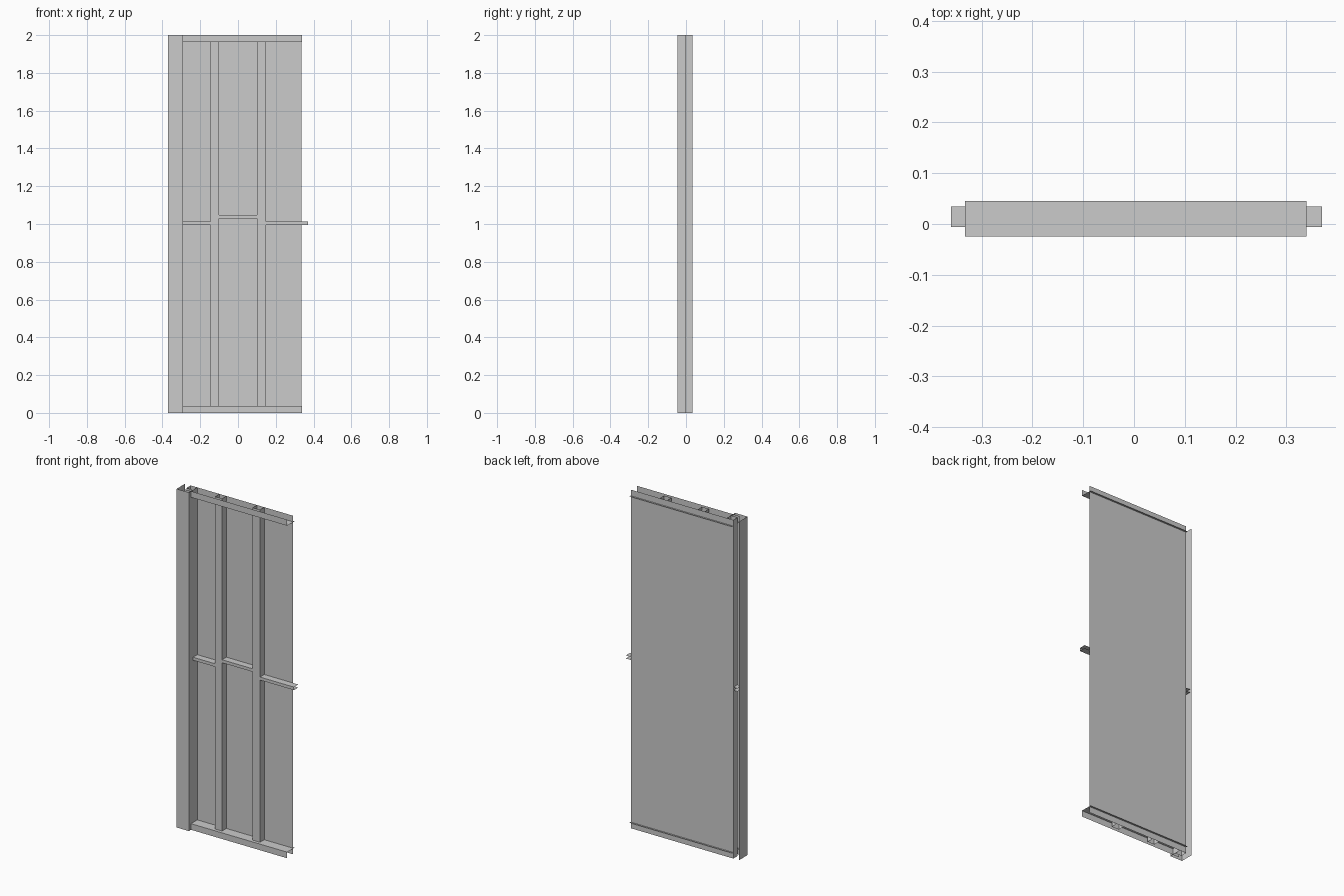
import bpy
from mathutils import Vector

if "Cube" in bpy.data.objects:
    bpy.data.objects.remove(bpy.data.objects["Cube"])


def sheet(name, profile, sweep):
    """Thin folded sheet: an open profile swept along a straight vector."""
    n = len(profile)
    pts = [Vector(p) for p in profile]
    verts = pts + [p + Vector(sweep) for p in pts]
    faces = [(i, i + 1, n + i + 1, n + i) for i in range(n - 1)]
    mesh = bpy.data.meshes.new(name)
    mesh.from_pydata(verts, [], faces)
    obj = bpy.data.objects.new(name, mesh)
    bpy.context.collection.objects.link(obj)
    return obj


H = 2.0
STUD_FRONT, PANEL_Y = -0.006, 0.034
RAIL_FRONT, RAIL_BACK = -0.025, 0.045
POST_FRONT = -0.045

# Backing panel
sheet("panel", [(-0.333, PANEL_Y, 0), (0.336, PANEL_Y, 0)], (0, 0, H))

# Upright U-shaped studs, open towards the panel
for name, x0, x1 in (("edge_stud", -0.333, -0.29),
                     ("left_stud", -0.145, -0.1),
                     ("right_stud", 0.1, 0.148)):
    sheet(name, [(x0, PANEL_Y, 0), (x0, STUD_FRONT, 0),
                 (x1, STUD_FRONT, 0), (x1, PANEL_Y, 0)], (0, 0, H))

# Corner post folded around the left edge
sheet("corner_post", [(-0.37, PANEL_Y, 0), (-0.37, POST_FRONT, 0),
                      (-0.29, POST_FRONT, 0), (-0.29, STUD_FRONT, 0)], (0, 0, H))

# Top and bottom angle rails
for name, z_edge, z_web in (("top_rail", H, H - 0.036), ("bottom_rail", 0.0, 0.036)):
    sheet(name, [(-0.333, RAIL_FRONT, z_edge), (-0.333, RAIL_FRONT, z_web),
                 (-0.333, RAIL_BACK, z_web)], (0.672, 0, 0))

# Staggered cross braces, small channels open towards the panel
for name, x0, x1, z in (("left_brace", -0.36, -0.145, 0.994),
                        ("middle_brace", -0.1, 0.1, 1.03),
                        ("right_brace", 0.148, 0.37, 0.994)):
    sheet(name, [(x0, PANEL_Y, z), (x0, STUD_FRONT, z),
                 (x0, STUD_FRONT, z + 0.018), (x0, PANEL_Y, z + 0.018)],
          (x1 - x0, 0, 0))
